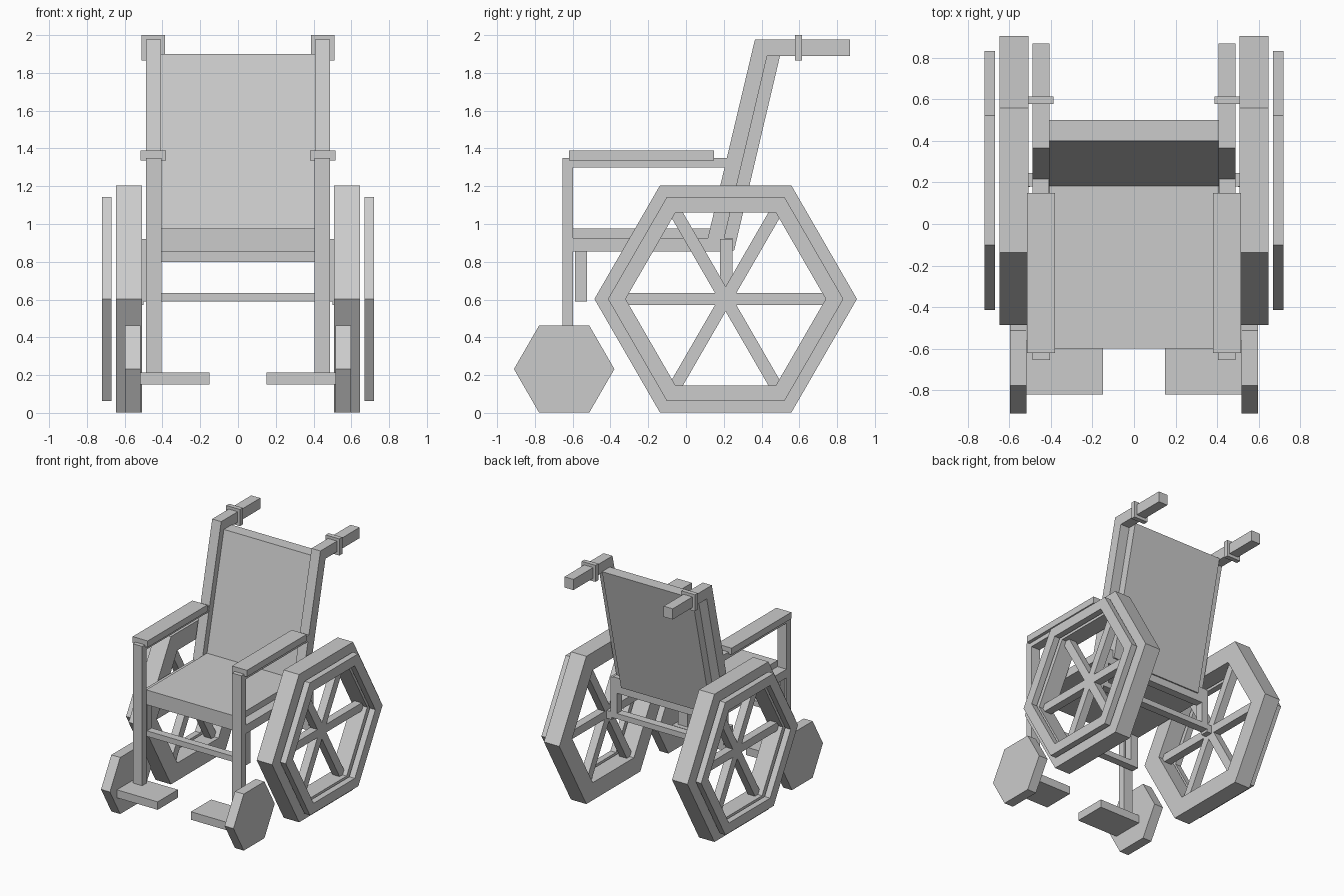
import bpy, bmesh
from math import sin, cos, pi

if "Cube" in bpy.data.objects:
    bpy.data.objects.remove(bpy.data.objects["Cube"])


def make(name, bm):
    bmesh.ops.recalc_face_normals(bm, faces=bm.faces)
    me = bpy.data.meshes.new(name)
    bm.to_mesh(me)
    bm.free()
    ob = bpy.data.objects.new(name, me)
    bpy.context.collection.objects.link(ob)
    return ob


def prism(name, profile, x0, x1):
    """Extrude a (y, z) profile along x."""
    bm = bmesh.new()
    face = bm.faces.new([bm.verts.new((x0, y, z)) for y, z in profile])
    ext = bmesh.ops.extrude_face_region(bm, geom=[face])["geom"]
    bmesh.ops.translate(bm, vec=(x1 - x0, 0, 0),
                        verts=[v for v in ext if isinstance(v, bmesh.types.BMVert)])
    return make(name, bm)


def box(name, x, y, z):
    return prism(name, [(y[0], z[0]), (y[1], z[0]), (y[1], z[1]), (y[0], z[1])], *x)


def hexagon(cy, cz, r):
    return [(cy + r * cos(i * pi / 3), cz + r * sin(i * pi / 3)) for i in range(6)]


def ring(name, cy, cz, r_out, r_in, x0, x1):
    """Hexagonal ring with a rectangular section."""
    bm = bmesh.new()
    loops = [[bm.verts.new((x, y, z)) for y, z in hexagon(cy, cz, r)]
             for x, r in ((x0, r_out), (x1, r_out), (x1, r_in), (x0, r_in))]
    for k in range(4):
        a, b = loops[k], loops[(k + 1) % 4]
        for i in range(6):
            j = (i + 1) % 6
            bm.faces.new((a[i], a[j], b[j], b[i]))
    return make(name, bm)


CY, CZ = 0.21, 0.603  # rear wheel hub

for s, side in ((-1, "left"), (1, "right")):
    def span(a, b):
        return sorted((s * a, s * b))

    # Rear wheel: tyre, push rim and three crossing spokes
    ring(side + "_tyre", CY, CZ, 0.695, 0.53, *span(0.508, 0.647))
    ring(side + "_push_rim", CY, CZ, 0.623, 0.53, *span(0.67, 0.72))
    for k in range(3):
        c, n = cos(k * pi / 3), sin(k * pi / 3)
        pts = [(CY + u * c - v * n, CZ + u * n + v * c)
               for u, v in ((-.57, -.033), (.57, -.033), (.57, .033), (-.57, .033))]
        prism(side + "_spoke", pts, *span(0.545, 0.61))

    # Front caster wheel
    prism(side + "_caster", hexagon(-0.645, 0.232, 0.266), *span(0.517, 0.597))

    # Footrest and front leg
    box(side + "_footrest", span(0.15, 0.522), (-0.82, -0.56), (0.15, 0.215))
    box(side + "_front_leg", span(0.405, 0.488), (-0.655, -0.597), (0.2, 1.35))

    # Armrest bar and pad
    box(side + "_arm_bar", span(0.41, 0.488), (-0.6, 0.25), (1.3, 1.35))
    box(side + "_arm_pad", span(0.38, 0.515), (-0.62, 0.148), (1.335, 1.388))

    # Back upright bent into the push handle, with collar
    prism(side + "_back_upright",
          [(0.10, 0.86), (0.365, 1.977), (0.868, 1.977), (0.868, 1.89),
           (0.43, 1.89), (0.187, 0.86)], *span(0.407, 0.488))
    box(side + "_handle_collar", span(0.387, 0.51), (0.577, 0.614), (1.865, 2.0))

    # Under-seat frame
    box(side + "_seat_rail", span(0.405, 0.488), (-0.6, 0.245), (0.855, 0.925))
    box(side + "_front_post", span(0.41, 0.48), (-0.587, -0.525), (0.59, 0.86))
    box(side + "_rear_post", span(0.45, 0.51), (0.18, 0.245), (0.59, 0.92))
    # Hub joining the wheel to the axle
    box(side + "_hub", span(0.5, 0.56), (0.178, 0.243), (0.57, 0.635))

# Seat and backrest
box("seat", (-0.407, 0.407), (-0.6, 0.2), (0.855, 0.975))
prism("backrest", [(0.155, 0.86), (0.40, 1.9), (0.50, 1.9), (0.255, 0.86)], -0.407, 0.407)

# Cross bars
box("front_cross_bar", (-0.45, 0.45), (-0.587, -0.525), (0.59, 0.635))
box("rear_cross_bar", (-0.508, 0.508), (0.18, 0.245), (0.8, 0.92))
box("axle", (-0.51, 0.51), (0.18, 0.245), (0.59, 0.635))
